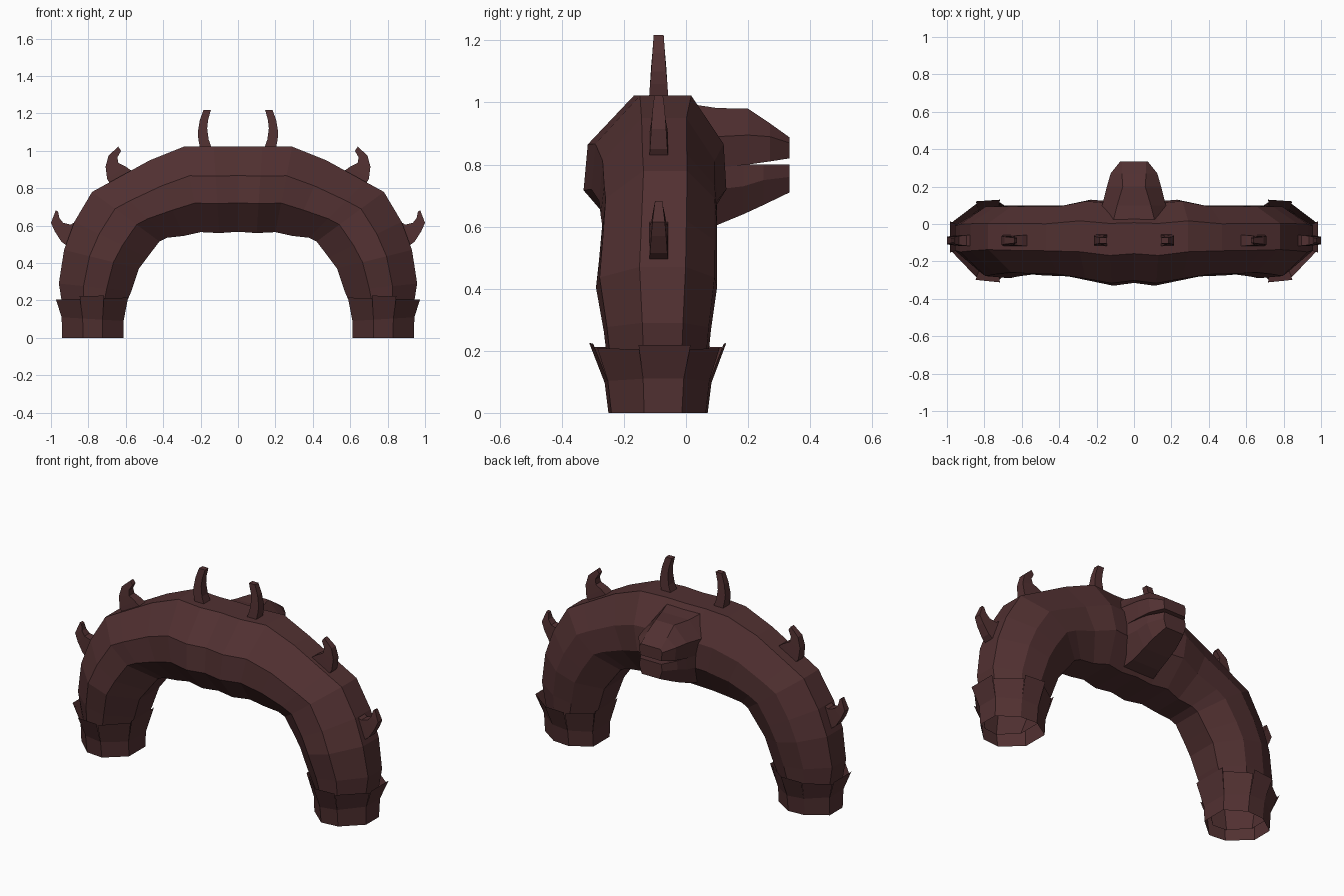
import bpy, bmesh

hide = bpy.data.materials.new("dark_maroon_hide")
hide.diffuse_color = (0.083, 0.030, 0.031, 1)


def finish(name, bm, mirror=True):
    bmesh.ops.recalc_face_normals(bm, faces=bm.faces)
    me = bpy.data.meshes.new(name)
    bm.to_mesh(me)
    bm.free()
    me.materials.append(hide)
    ob = bpy.data.objects.new(name, me)
    bpy.context.collection.objects.link(ob)
    if mirror:
        m = ob.modifiers.new("mirror", 'MIRROR')
        m.use_clip = True
        m.merge_threshold = 0.001
    return ob


def loft(name, rings, cap_start=True, cap_end=True, mirror=True):
    bm = bmesh.new()
    vs = [[bm.verts.new(p) for p in r] for r in rings]
    n = len(rings[0])
    for a, b in zip(vs, vs[1:]):
        for i in range(n):
            j = (i + 1) % n
            bm.faces.new((a[i], a[j], b[j], b[i]))
    if cap_start:
        bm.faces.new(vs[0])
    if cap_end:
        bm.faces.new(vs[-1])
    return finish(name, bm, mirror)


# Eight-sided section: depth from outer to inner edge, and fraction front to back
SECTION = [(0, .36), (0, .74), (.34, .98), (.66, 1), (1, .78), (1, .3), (.66, 0), (.34, .03)]


def section(xo, zo, xi, zi, yf, yb):
    return [(xo + (xi - xo) * t, yf + (yb - yf) * f, zo + (zi - zo) * t) for t, f in SECTION]


# Arched body: outer x z, inner x z, front y, back y
arch = [
    (.92, .06, .65, .06, -.24, .06),
    (.958, .29, .57, .25, -.265, .08),
    (.93, .47, .53, .37, -.29, .10),
    (.875, .62, .485, .43, -.28, .10),
    (.78, .78, .42, .515, -.27, .10),
    (.68, .835, .38, .535, -.275, .10),
    (.47, .95, .29, .545, -.28, .10),
    (.29, 1.022, .20, .565, -.305, .13),
    (.13, 1.022, .10, .56, -.33, .12),
    (0, 1.022, 0, .567, -.315, .12),
]
loft("arched_body", [section(*r) for r in arch], False, False)

# Foot cuff
cuff = [(.94, 0, .612, 0, -.25, .07), (.943, .11, .612, .09, -.262, .082)]
cuff_rings = [section(*r) for r in cuff]
loft("foot_cuff", cuff_rings, False, False)

# Flared plates standing around the cuff
flare = section(.985, .215, .578, .225, -.312, .13)
bm = bmesh.new()
for i in range(8):
    j = (i + 1) % 8
    low = [cuff_rings[1][i], cuff_rings[1][j]]
    a, b = flare[i], flare[j]
    if i % 2:                       # corner plates: lower and tucked in
        k, dz = .72, -.01
    else:                           # main plates: spread wide
        k, dz = 1.0, .004
    cx, cy = .78, -.09
    top = []
    for p, l in zip((b, a), (low[1], low[0])):
        top.append((l[0] + (p[0] - l[0]) * k, l[1] + (p[1] - l[1]) * k, p[2] + dz))
    bm.faces.new([bm.verts.new(p) for p in low + top])
finish("cuff_plates", bm)


# Curved horns: rows of left x z, right x z, half width in y
def horn(name, rows):
    y = -.088
    loft(name, [[(ax, y - w, az), (bx, y - w, bz), (bx, y + w, bz), (ax, y + w, az)]
                for ax, az, bx, bz, w in rows])


horn("top_horn", [(.135, 1.0, .20, 1.0, .032), (.157, 1.06, .212, 1.06, .028),
                  (.165, 1.12, .215, 1.10, .024), (.16, 1.165, .205, 1.16, .02),
                  (.145, 1.218, .185, 1.218, .016)])
horn("shoulder_horn", [(.55, .88, .67, .80, .032), (.60, .915, .70, .85, .028),
                       (.64, .935, .708, .915, .024), (.645, .965, .692, .975, .02),
                       (.625, 1.00, .64, 1.022, .014)])
horn("side_horn", [(.85, .63, .90, .48, .032), (.895, .605, .945, .515, .028),
                   (.935, .615, .98, .57, .024), (.955, .64, 1.0, .615, .02),
                   (.962, .675, .974, .682, .012)])


# Beast head: rows of y, top half width, top z, side half width, side z, low half width, low z
def jaw(name, rows):
    loft(name, [[(-a, y, za), (a, y, za), (b, y, zb), (c, y, zc), (-c, y, zc), (-b, y, zb)]
                for y, a, za, b, zb, c, zc in rows], mirror=False)


jaw("upper_head", [
    (-.02, .12, 1.0, .19, .90, .17, .78),
    (.10, .09, .982, .17, .89, .15, .79),
    (.20, .06, .98, .145, .895, .135, .80),
    (.27, .065, .933, .125, .89, .115, .81),
    (.333, .065, .888, .075, .87, .07, .82),
])
jaw("lower_jaw", [
    (-.02, .16, .83, .17, .72, .11, .57),
    (.10, .15, .82, .155, .72, .09, .605),
    (.185, .13, .80, .135, .73, .085, .64),
    (.25, .115, .80, .12, .75, .08, .67),
    (.333, .07, .80, .075, .76, .06, .71),
])
